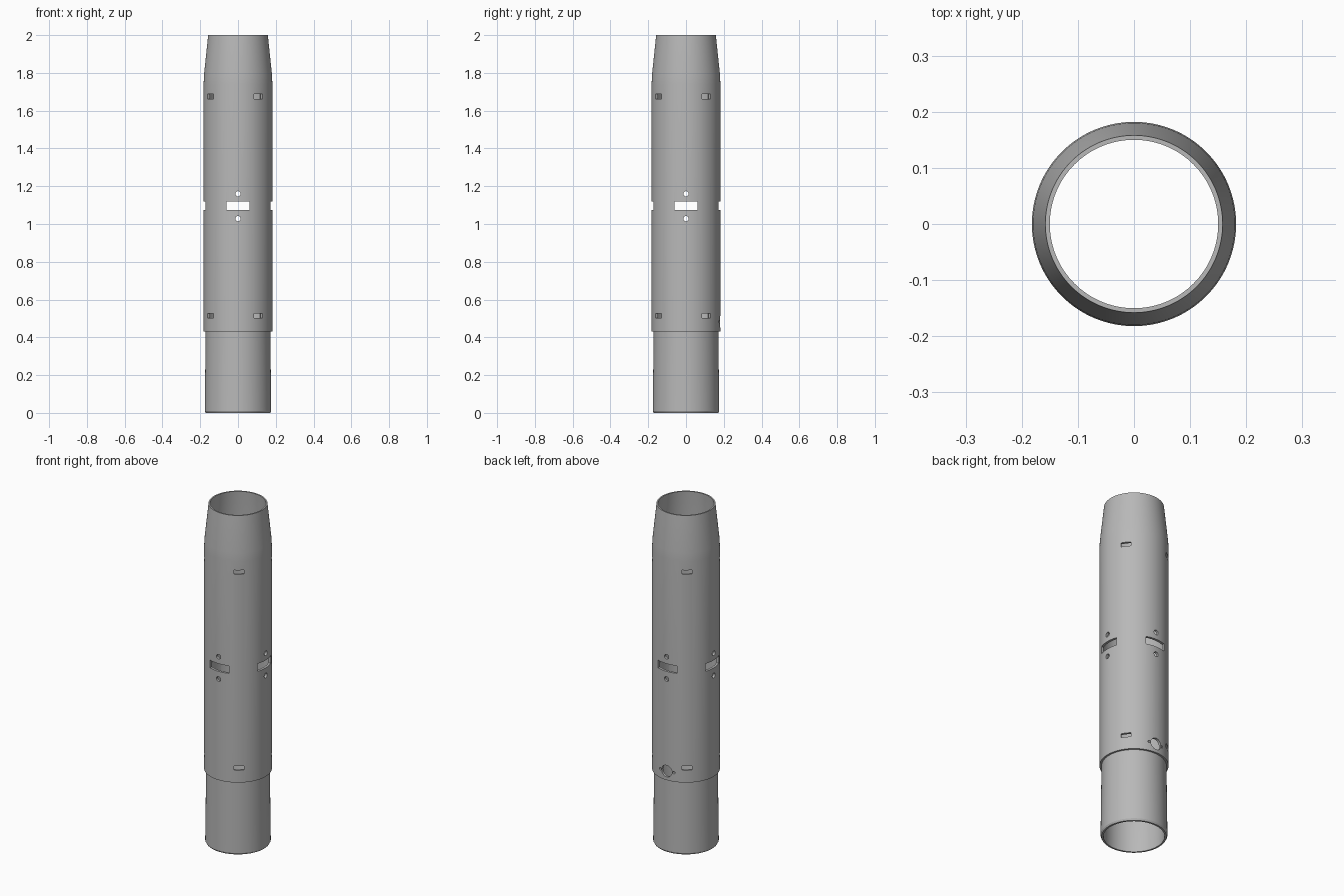
import bpy, bmesh, math
from mathutils import Matrix, Vector

cube = bpy.data.objects.get("Cube")
if cube:
    bpy.data.objects.remove(cube, do_unlink=True)

grey = bpy.data.materials.new("plain grey")
grey.use_nodes = True
colour = (0.48, 0.48, 0.48, 1)
grey.diffuse_color = colour
grey.node_tree.nodes["Principled BSDF"].inputs["Base Color"].default_value = colour

SEGMENTS = 128


def make_object(name, bm):
    bmesh.ops.recalc_face_normals(bm, faces=bm.faces)
    mesh = bpy.data.meshes.new(name)
    bm.to_mesh(mesh)
    bm.free()
    mesh.materials.append(grey)
    obj = bpy.data.objects.new(name, mesh)
    bpy.context.collection.objects.link(obj)
    return obj


def lathe(name, profile):
    """Revolve a closed (radius, height) profile around z."""
    bm = bmesh.new()
    rings = []
    for r, z in profile:
        angles = [math.tau * i / SEGMENTS for i in range(SEGMENTS)]
        rings.append([bm.verts.new((r * math.cos(a), r * math.sin(a), z)) for a in angles])
    for k, ring in enumerate(rings):
        after = rings[(k + 1) % len(rings)]
        for i in range(SEGMENTS):
            j = (i + 1) % SEGMENTS
            bm.faces.new((ring[i], ring[j], after[j], after[i]))
    return make_object(name, bm)


def place(angle, z, sideways=0):
    """Matrix whose local x points outward through the wall."""
    return Matrix.Rotation(math.radians(angle), 4, "Z") @ Matrix.Translation((0.17, sideways, z))


def add_slot(bm, angle, z, width, height):
    size = Matrix.Diagonal((0.12, width, height, 1))
    bmesh.ops.create_cube(bm, size=1, matrix=place(angle, z) @ size)


def add_hole(bm, angle, z, radius, sideways=0):
    turn = Matrix.Rotation(math.pi / 2, 4, "Y")
    bmesh.ops.create_cone(bm, cap_ends=True, segments=24, radius1=radius, radius2=radius,
                          depth=0.12, matrix=place(angle, z, sideways) @ turn)


# Hollow tube: flared lower sleeve, shoulder, straight body, tapered top
tube = lathe("body_tube", [
    (0.171, 0), (0.176, 0.01), (0.171, 0.43), (0.182, 0.43),
    (0.182, 1.74), (0.180, 1.79), (0.158, 2),
    (0.150, 2), (0.168, 1.76), (0.168, 0.45), (0.161, 0.43), (0.161, 0),
])

# Openings repeated on four sides
bm = bmesh.new()
for quarter in range(4):
    side = quarter * 90
    add_slot(bm, side, 1.096, 0.124, 0.045)
    for z in (1.16, 1.028):
        add_hole(bm, side, z, 0.014)
    for z in (1.675, 0.515):
        add_slot(bm, side + 36.5, z, 0.054, 0.024)

# Round port with a screw hole on either side, at the back
add_hole(bm, 90, 0.483, 0.034)
for offset in (-0.044, 0.044):
    add_hole(bm, 90, 0.483, 0.007, offset)
cutter = make_object("opening_cutter", bm)
cutter.hide_render = True

cut = tube.modifiers.new("openings", "BOOLEAN")
cut.operation = "DIFFERENCE"
cut.solver = "EXACT"
cut.object = cutter

bpy.ops.object.select_all(action="DESELECT")
tube.select_set(True)
bpy.context.view_layer.objects.active = tube
bpy.ops.object.modifier_apply(modifier=cut.name)
bpy.data.objects.remove(cutter, do_unlink=True)
bpy.ops.object.shade_smooth_by_angle(angle=math.radians(25))
